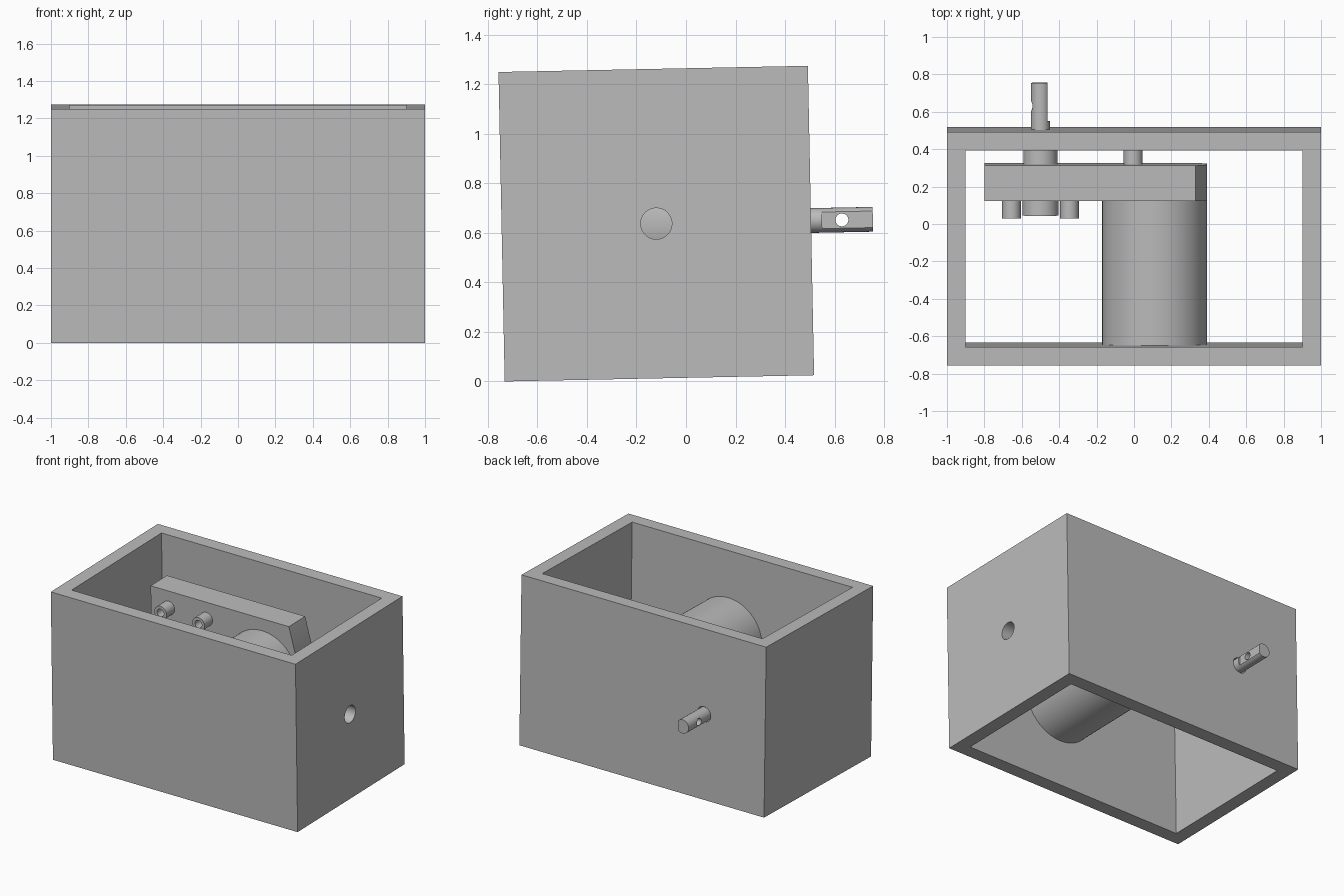
import bpy
import bmesh
from math import radians
from mathutils import Matrix, Vector

if "Cube" in bpy.data.objects:
    bpy.data.objects.remove(bpy.data.objects["Cube"])

grey = bpy.data.materials.new("plain grey")
grey.use_nodes = True
grey.diffuse_color = (0.5, 0.5, 0.5, 1)
grey.node_tree.nodes["Principled BSDF"].inputs["Base Color"].default_value = (0.5, 0.5, 0.5, 1)

# The whole assembly leans very slightly about x
TILT = Matrix.Translation((0, -0.12, 0.637)) @ Matrix.Rotation(0.02, 4, "X")


def make(name, bm):
    bmesh.ops.recalc_face_normals(bm, faces=bm.faces)
    mesh = bpy.data.meshes.new(name)
    bm.to_mesh(mesh)
    bm.free()
    mesh.materials.append(grey)
    obj = bpy.data.objects.new(name, mesh)
    bpy.context.collection.objects.link(obj)
    return obj


def box(name, low, high):
    low, high = Vector(low), Vector(high)
    bm = bmesh.new()
    bmesh.ops.create_cube(bm, size=1)
    bmesh.ops.scale(bm, vec=high - low, verts=bm.verts)
    bmesh.ops.translate(bm, vec=(low + high) / 2, verts=bm.verts)
    return make(name, bm)


def rod(name, x, z, radius, start, end, axis="Y", sides=48):
    """Cylinder from start to end along y, or along x at y = x when axis is X."""
    bm = bmesh.new()
    bmesh.ops.create_cone(bm, cap_ends=True, segments=sides, radius1=radius,
                          radius2=radius, depth=end - start)
    middle = (start + end) / 2
    if axis == "Y":
        turn, place = Matrix.Rotation(radians(90), 4, "X"), (x, middle, z)
    else:
        turn, place = Matrix.Rotation(radians(90), 4, "Y"), (middle, x, z)
    bmesh.ops.transform(bm, matrix=Matrix.Translation(place) @ turn, verts=bm.verts)
    return make(name, bm)


def cut(obj, cutter):
    mod = obj.modifiers.new("cut", "BOOLEAN")
    mod.operation = "DIFFERENCE"
    mod.solver = "EXACT"
    mod.object = cutter
    bpy.context.view_layer.objects.active = obj
    bpy.ops.object.modifier_apply(modifier=mod.name)
    bpy.data.objects.remove(cutter)


parts = []
SHAFT_X = -0.5

# Housing: four walls, open above and below, with cable and shaft holes
housing = box("housing", (-1, -0.625, -0.625), (1, 0.625, 0.625))
cut(housing, box("inside", (-0.9, -0.525, -0.8), (0.9, 0.525, 0.8)))
cut(housing, rod("cable_hole", 0, 0, 0.063, 0.8, 1.2, "X"))
cut(housing, rod("shaft_hole", SHAFT_X, 0, 0.056, 0.5, 0.7))
parts.append(housing)

# Gearbox: extruded outline with a tapered motor end
bm = bmesh.new()
outline = [(-0.8, -0.37), (0.33, -0.37), (0.39, -0.14),
           (0.39, 0.14), (0.33, 0.37), (-0.8, 0.37)]
face = bm.faces.new([bm.verts.new((x, 0.25, z)) for x, z in outline])
side = bmesh.ops.extrude_face_region(bm, geom=[face])["geom"]
bmesh.ops.translate(bm, vec=(0, 0.19, 0),
                    verts=[v for v in side if isinstance(v, bmesh.types.BMVert)])
parts.append(make("gearbox", bm))

# Motor
parts.append(rod("motor", 0.11, 0, 0.28, -0.525, 0.25, sides=96))

# Bosses and locating peg on the gearbox
parts.append(rod("front_boss", SHAFT_X, 0, 0.097, 0.165, 0.25))
parts.append(rod("shaft_collar", SHAFT_X, 0, 0.092, 0.44, 0.525))
parts.append(rod("locating_peg", -0.005, 0, 0.05, 0.44, 0.525))

# Hollow screw posts
for side_name, dx in (("right", -0.155), ("left", 0.155)):
    for level, z in (("upper", 0.245), ("lower", -0.245)):
        post = rod(f"{level}_{side_name}_post", SHAFT_X + dx, z, 0.05, 0.155, 0.25)
        cut(post, rod("bore", SHAFT_X + dx, z, 0.028, 0.1, 0.24))
        parts.append(post)

# Output shaft with one flat and a cross hole
shaft = rod("output_shaft", SHAFT_X, 0, 0.05, 0.525, 0.875)
cut(shaft, box("flat", (SHAFT_X + 0.037, 0.67, -0.1), (SHAFT_X + 0.1, 1, 0.1)))
cut(shaft, rod("cross_hole", 0.75, 0, 0.026, -0.7, -0.3, "X"))
parts.append(shaft)

# Lean the parts and smooth the round ones
bpy.ops.object.select_all(action="DESELECT")
for part in parts:
    part.data.transform(TILT)
    part.select_set(True)
bpy.context.view_layer.objects.active = housing
bpy.ops.object.shade_smooth_by_angle(angle=radians(30))
